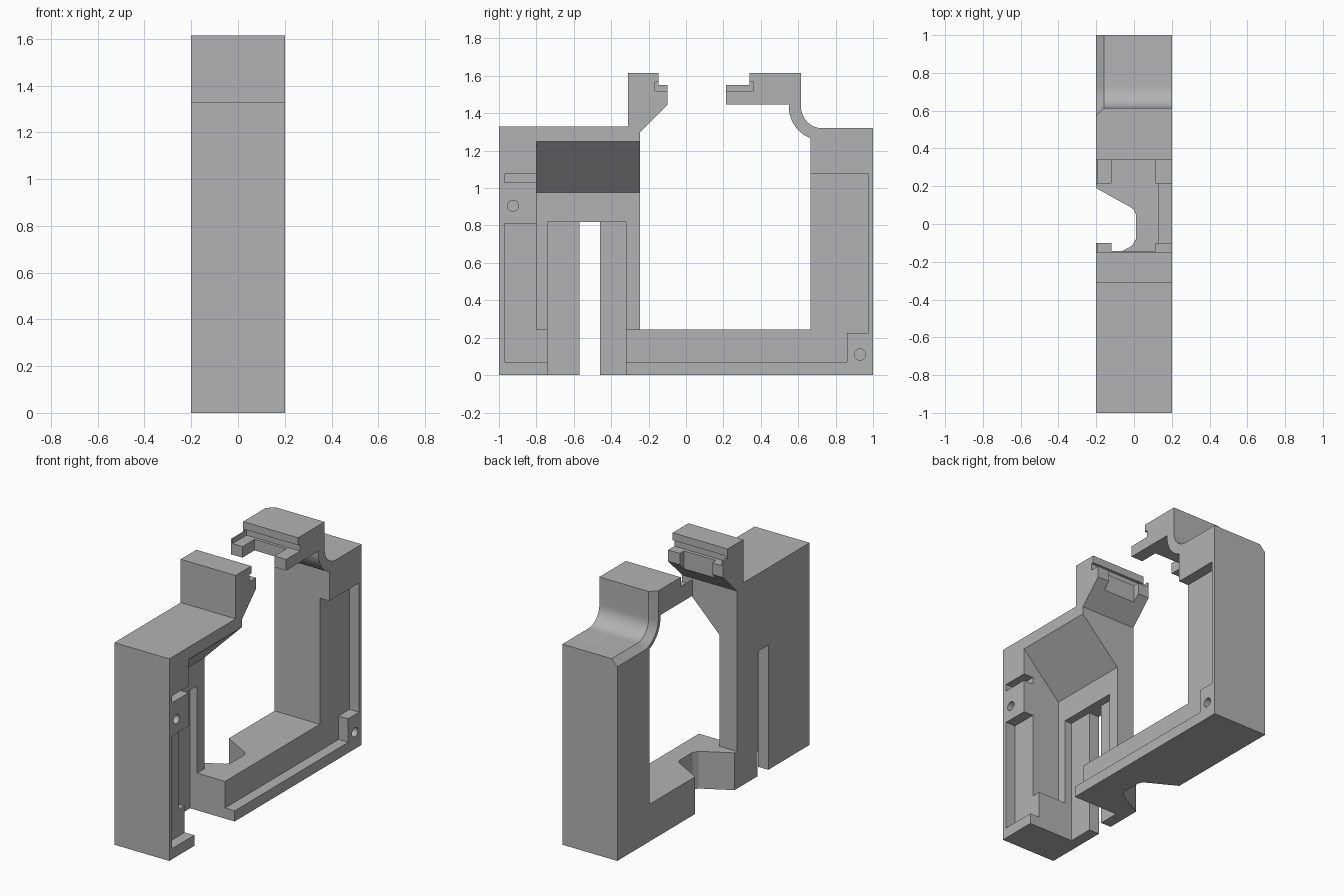
import bpy, bmesh, math
from mathutils import Vector

cube = bpy.data.objects.get("Cube")
if cube:
    bpy.data.objects.remove(cube, do_unlink=True)

grey = bpy.data.materials.new("plain grey")
grey.use_nodes = True
grey.diffuse_color = (0.45, 0.45, 0.45, 1)
grey.node_tree.nodes["Principled BSDF"].inputs["Base Color"].default_value = grey.diffuse_color


def prism(name, outline, axis, lo, hi):
    """Extrude a 2D outline along one axis (outline uses the other two in order)."""
    def place(a, b):
        p = [a, b]
        p.insert("xyz".index(axis), lo)
        return p
    bm = bmesh.new()
    face = bm.faces.new([bm.verts.new(place(a, b)) for a, b in outline])
    moved = bmesh.ops.extrude_face_region(bm, geom=[face])["geom"]
    step = Vector([(hi - lo) * (c == axis) for c in "xyz"])
    bmesh.ops.translate(bm, vec=step, verts=[v for v in moved if isinstance(v, bmesh.types.BMVert)])
    bmesh.ops.recalc_face_normals(bm, faces=bm.faces)
    mesh = bpy.data.meshes.new(name)
    bm.to_mesh(mesh)
    bm.free()
    mesh.materials.append(grey)
    obj = bpy.data.objects.new(name, mesh)
    bpy.context.collection.objects.link(obj)
    return obj


def box(name, x, y, z):
    return prism(name, [(x[0], z[0]), (x[1], z[0]), (x[1], z[1]), (x[0], z[1])], "y", *y)


def arc(cy, cz, r, start, end, n=16):
    angles = [math.radians(start + (end - start) * i / n) for i in range(n + 1)]
    return [(cy + r * math.cos(a), cz + r * math.sin(a)) for a in angles]


# Open frame with two facing clip arms, the rear one on a curved neck
profile = [(-1, 0), (-1, 1.33), (-0.31, 1.33), (-0.31, 1.615), (-0.147, 1.615),
           (-0.147, 1.55), (-0.1, 1.55), (-0.1, 1.445), (-0.245, 1.3),
           (-0.245, 0.245), (0.665, 0.245)]
profile += arc(0.73, 1.435, 0.18, 249, 180)
profile += [(0.55, 1.447), (0.215, 1.447), (0.215, 1.55), (0.34, 1.55), (0.34, 1.615), (0.615, 1.615)]
profile += arc(0.73, 1.435, 0.115, 180, 270)
profile += [(1, 1.32), (1, 0)]
frame = prism("bracket_frame", profile, "x", -0.2, 0.2)

# Chamfer along the plain side of the rear arm and pillar top
bm = bmesh.new()
bm.from_mesh(frame.data)


def on_neck(v):
    return v.co.x < -0.19 and v.co.y > 0.61 and v.co.z > 1.31


edges = [e for e in bm.edges if all(on_neck(v) for v in e.verts)]
bmesh.ops.bevel(bm, geom=edges, offset=0.042, segments=1, affect="EDGES", clamp_overlap=False)
bm.to_mesh(frame.data)
bm.free()

OUT = 0.3
SIDE = 0.13
cutters = [
    # sloped main recess and the deeper pocket with its through slot
    prism("main_recess", [(OUT, 1.35), (-0.073, 0.977), (-0.073, 0.245), (OUT, 0.245)], "y", -0.8, -0.235),
    box("deep_pocket", (-0.125, OUT), (-0.74, -0.32), (-0.1, 0.82)),
    box("through_slot", (-OUT, OUT), (-0.57, -0.46), (-0.1, 0.82)),
    # shallow side pockets
    box("front_pocket", (SIDE, OUT), (-0.97, -0.7), (0.07, 0.81)),
    box("front_slit", (SIDE, OUT), (-0.97, -0.75), (1.03, 1.075)),
    prism("rear_pocket", [(-0.4, 0.07), (0.86, 0.07), (0.86, 0.225), (0.975, 0.225), (0.975, 1.075),
                          (0.6, 1.075), (0.6, 0.3), (-0.4, 0.3)], "x", SIDE, OUT),
    # notch in the lower bar
    prism("bar_notch", [(-0.3, 0.245), (-0.02, 0.09), (0, 0.075), (0.01, 0.05), (0.01, -0.08),
                        (-0.01, -0.115), (-0.3, -0.275)], "z", -0.1, 0.3),
    # clip arms: gap between prongs, and groove above them
    box("prong_gap", (-0.118, 0.115), (-0.142, 0.34), (1.28, 1.7)),
    box("prong_groove", (-0.19, OUT), (-0.165, 0.36), (1.52, 1.566)),
    # screw holes
    prism("front_hole", arc(-0.925, 0.905, 0.03, 0, 345, 23), "x", 0.05, OUT),
    prism("rear_hole", arc(0.93, 0.11, 0.03, 0, 345, 23), "x", 0.05, OUT),
]

bpy.context.view_layer.objects.active = frame
for cutter in cutters:
    cutter.hide_render = True
    mod = frame.modifiers.new(cutter.name, "BOOLEAN")
    mod.operation = "DIFFERENCE"
    mod.solver = "EXACT"
    mod.object = cutter
    bpy.ops.object.modifier_apply(modifier=mod.name)
    bpy.data.objects.remove(cutter, do_unlink=True)

bpy.ops.object.select_all(action="DESELECT")
frame.select_set(True)
bpy.ops.object.shade_smooth_by_angle(angle=math.radians(25))
